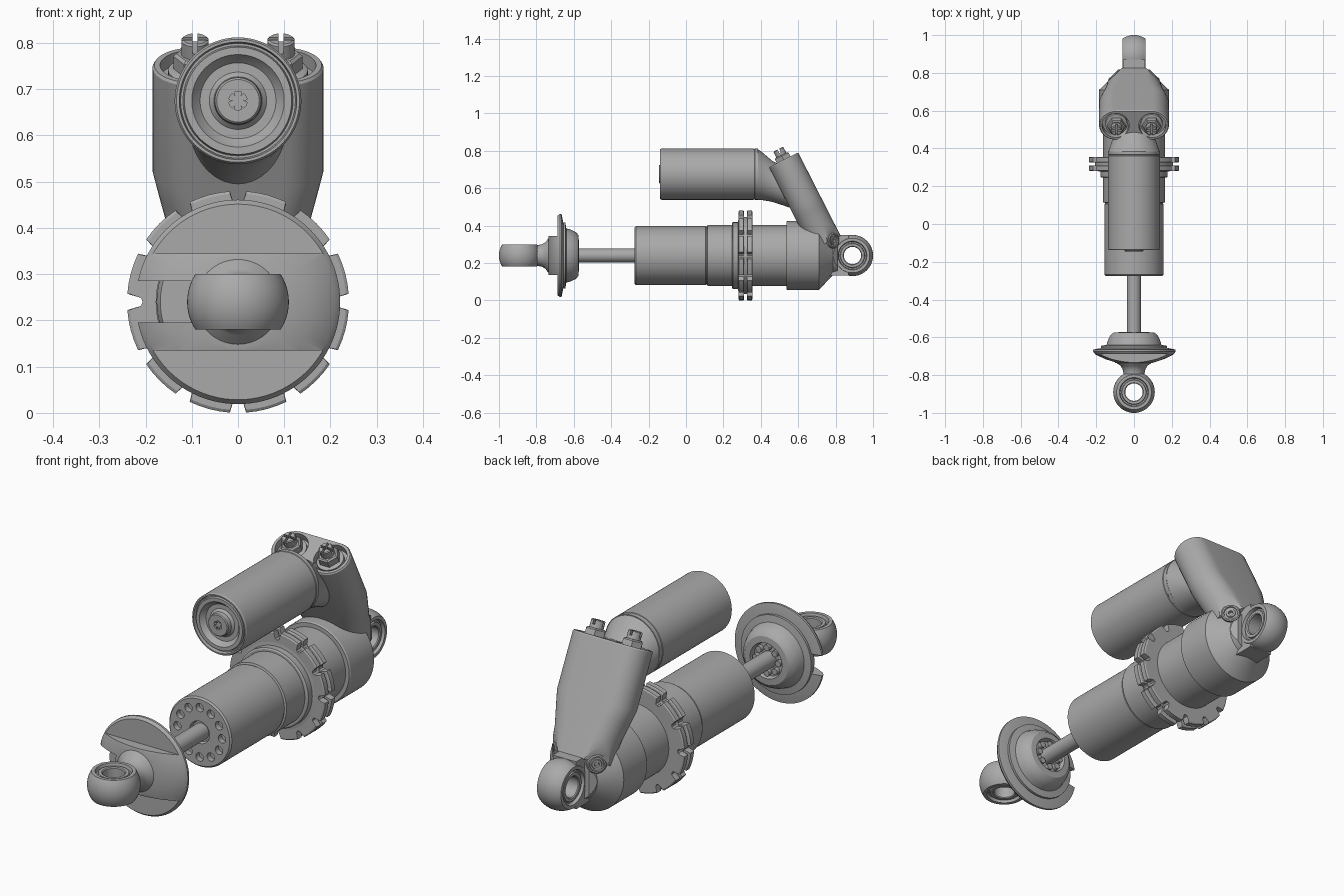
import bpy, bmesh, math
from math import sin, cos, pi, radians
from mathutils import Matrix, Vector

cube = bpy.data.objects.get("Cube")
if cube:
    bpy.data.objects.remove(cube)

grey = bpy.data.materials.new("satin_grey")
grey.use_nodes = True
grey.diffuse_color = (0.4, 0.4, 0.4, 1)
grey.node_tree.nodes["Principled BSDF"].inputs["Base Color"].default_value = (0.4, 0.4, 0.4, 1)
parts = []
AXIS = 0.24      # height of the main damper axis
RES = 0.675      # height of the reservoir axis


def along_y(z, x=0, y=0):
    return Matrix.Translation((x, y, z)) @ Matrix.Rotation(-pi / 2, 4, 'X')


def aimed(pos, direction):
    return Matrix.Translation(pos) @ Vector(direction).to_track_quat('Z', 'Y').to_matrix().to_4x4()


def finish(name, bm, m=Matrix()):
    bm.transform(m)
    bmesh.ops.recalc_face_normals(bm, faces=bm.faces[:])
    me = bpy.data.meshes.new(name)
    bm.to_mesh(me)
    bm.free()
    ob = bpy.data.objects.new(name, me)
    bpy.context.collection.objects.link(ob)
    me.materials.append(grey)
    parts.append(ob)
    return ob


def add_loft(bm, rings, closed=False):
    rows = [[bm.verts.new(p) for p in ring] for ring in rings]
    n = len(rows[0])
    pairs = list(zip(rows, rows[1:])) + ([(rows[-1], rows[0])] if closed else [])
    for a, b in pairs:
        for i in range(n):
            j = (i + 1) % n
            bm.faces.new((a[i], a[j], b[j], b[i]))
    if not closed:
        bm.faces.new(rows[0][::-1])
        bm.faces.new(rows[-1])


def circle(r, h, n=64, x=0, y=0):
    return [(x + r * cos(2 * pi * i / n), y + r * sin(2 * pi * i / n), h) for i in range(n)]


def lathe(name, profile, m, n=64, closed=False):
    bm = bmesh.new()
    add_loft(bm, [circle(r, h, n) for r, h in profile], closed)
    return finish(name, bm, m)


def pegs(name, count, ring_r, r, lo, hi, m, n=16):
    bm = bmesh.new()
    for i in range(count):
        a = 2 * pi * i / count
        add_loft(bm, [circle(r, h, n, ring_r * cos(a), ring_r * sin(a)) for h in (lo, hi)])
    return finish(name, bm, m)


def box(name, x, y, z):
    bm = bmesh.new()
    add_loft(bm, [[(x[0], y[0], h), (x[1], y[0], h), (x[1], y[1], h), (x[0], y[1], h)] for h in z])
    return finish(name, bm)


def cut(ob, *cutters):
    for c in cutters:
        mod = ob.modifiers.new("cut", 'BOOLEAN')
        mod.operation = 'DIFFERENCE'
        mod.solver = 'EXACT'
        mod.object = c
        bpy.context.view_layer.objects.active = ob
        bpy.ops.object.modifier_apply(modifier=mod.name)


def discard(*obs):
    for ob in obs:
        parts.remove(ob)
        bpy.data.objects.remove(ob)


# Mounting eyes: truncated spheres with a recessed bearing
def eye(name, m):
    outer = [(math.sqrt(0.11 ** 2 - (k * 0.01) ** 2), k * 0.01) for k in range(-6, 7)]
    inner = [(0.077, 0.06), (0.073, 0.045), (0.066, 0.045), (0.063, 0.054), (0.05, 0.054), (0.046, 0.05)]
    lathe(name, outer + inner + [(r, -h) for r, h in inner[::-1]], m, closed=True)


eye("front_eye", Matrix.Translation((0, -0.89, AXIS)))
eye("rear_eye", Matrix.Translation((0, 0.89, AXIS)) @ Matrix.Rotation(pi / 2, 4, 'Y'))

main = along_y(AXIS)
neck = lathe("front_neck", [(0.052, -0.86), (0.056, -0.79), (0.06, -0.77), (0.072, -0.75),
                            (0.09, -0.738), (0.1, -0.72)], main)
bore = lathe("bore", [(0.078, -0.1), (0.078, 0.1)], Matrix.Translation((0, -0.89, AXIS)))
cut(neck, bore)
discard(bore)

# Spring retainer: dished flange with flats and an open slot, and a domed seat
flange = lathe("retainer_flange", [(0.05, -0.735), (0.1, -0.735), (0.16, -0.715), (0.21, -0.69),
                                   (0.221, -0.675), (0.221, -0.665), (0.17, -0.655), (0.05, -0.655)], main, 96)
cutters = [box("upper_flat", (-0.3, 0.3), (-0.8, -0.688), (0.345, 0.6)),
           box("lower_flat", (-0.3, 0.3), (-0.8, -0.688), (-0.1, 0.135)),
           box("slot", (-0.3, -0.1), (-0.8, -0.6), (0.195, 0.285))]
cut(flange, *cutters)
discard(*cutters)
lathe("spring_seat", [(0.05, -0.68), (0.168, -0.68), (0.176, -0.66), (0.176, -0.645), (0.145, -0.64),
                      (0.138, -0.615), (0.125, -0.588), (0.108, -0.575), (0.08, -0.573),
                      (0.074, -0.595), (0.03, -0.595)], main)
pegs("seat_studs", 8, 0.057, 0.014, -0.6, -0.576, main)

# Damper shaft and body
lathe("shaft", [(0.037, -0.72), (0.037, -0.2)], main, 32)
body = lathe("damper_body", [(0.15, -0.275), (0.157, -0.268), (0.157, 0.105), (0.154, 0.108), (0.154, 0.112),
                             (0.163, 0.115), (0.163, 0.6)], main, 96)
holes = pegs("end_holes", 12, 0.112, 0.019, -0.3, -0.25, main)
well = lathe("shaft_well", [(0.06, -0.3), (0.045, -0.262)], main)
cut(body, holes, well)
discard(holes, well)


# Notched preload collar
def notched(r_out, r_in, h, count=12):
    ring, step = [], 2 * pi / count
    for i in range(count):
        for f, r in ((0, r_in), (0.08, r_in + 0.004), (0.14, r_out), (0.32, r_out), (0.5, r_out),
                     (0.68, r_out), (0.86, r_out), (0.92, r_in + 0.004)):
            ring.append((r * cos((i + f) * step), r * sin((i + f) * step), h))
    return ring


for name, lo in (("front_collar", 0.28), ("rear_collar", 0.325)):
    bm = bmesh.new()
    add_loft(bm, [notched(r, 0.206, lo + h) for r, h in ((0.234, 0), (0.24, 0.004), (0.24, 0.027), (0.234, 0.031))])
    finish(name, bm, main)
lathe("collar_core", [(0.172, 0.246), (0.178, 0.25), (0.178, 0.278), (0.206, 0.282),
                      (0.206, 0.352), (0.172, 0.356)], main)

# Head, with a plan-view taper towards the rear eye
head = lathe("damper_head", [(0.16, 0.538), (0.181, 0.538), (0.185, 0.544), (0.185, 0.71),
                             (0.105, 0.785), (0.1, 0.81)], main, 96)
link = box("rear_neck", (-0.058, 0.058), (0.7, 0.87), (0.134, 0.349))
bore = lathe("bore", [(0.078, -0.1), (0.078, 0.1)],
             Matrix.Translation((0, 0.89, AXIS)) @ Matrix.Rotation(pi / 2, 4, 'Y'))
cut(link, bore)
discard(bore)

# Twin-bore arm that carries the reservoir
arm_frame = Matrix.Translation((0, 0.522, 0.752)) @ Matrix.Rotation(radians(27), 4, 'X')


def stadium(half_w, r, h, n=20):
    pts = []
    for side in (1, -1):
        for i in range(n + 1):
            a = -pi / 2 + pi * i / n
            pts.append((side * (half_w - r + r * cos(a)), side * r * sin(a), h))
    return pts


bm = bmesh.new()
add_loft(bm, [stadium(w, r, h) for w, r, h in ((0.181, 0.083, 0), (0.185, 0.087, -0.006), (0.185, 0.087, -0.255),
                                              (0.172, 0.087, -0.31), (0.15, 0.087, -0.4), (0.14, 0.087, -0.5))])
arm = finish("reservoir_arm", bm, arm_frame)
wedges = []
for s in (1, -1):
    bm = bmesh.new()
    add_loft(bm, [[(s * x, y, h) for x, y in ((0.185, 0.71), (0.06, 0.83), (0.06, 1), (0.4, 1), (0.4, 0.71))]
                  for h in (-0.1, 1)])
    wedges.append(finish("taper", bm))
sockets = [lathe("socket", [(0.07, -0.03), (0.074, 0.05)], arm_frame @ Matrix.Translation((s * 0.097, 0, 0)))
           for s in (1, -1)]
cut(arm, *wedges, *sockets)
cut(head, *wedges)
discard(*wedges, *sockets)

# Adjuster bolts and side ports
for s, side in ((1, "left"), (-1, "right")):
    m = arm_frame @ Matrix.Translation((s * 0.093, 0, 0))
    lathe(side + "_bolt_base", [(0.058, -0.035), (0.058, -0.012), (0.05, -0.008)], m, 32)
    lathe(side + "_bolt_hex", [(0.047, -0.01), (0.047, 0.022), (0.04, 0.028)], m, 6)
    knob = lathe(side + "_bolt_knob", [(0.03, 0.02), (0.03, 0.06), (0.026, 0.064)], m, 32)
    for a in (0, pi / 2):
        bm = bmesh.new()
        add_loft(bm, [[(x, y, h) for x, y in ((-0.1, -0.005), (0.1, -0.005), (0.1, 0.005), (-0.1, 0.005))]
                      for h in (0.042, 0.1)])
        groove = finish("groove", bm, m @ Matrix.Rotation(a, 4, 'Z'))
        cut(knob, groove)
        discard(groove)
    lathe(side + "_port", [(0.042, -0.02), (0.042, 0.003), (0.037, 0.007), (0.031, 0.007), (0.029, 0.001),
                           (0.022, 0.001), (0.02, 0.005), (0.011, 0.005), (0.009, -0.004)],
          aimed((s * 0.104, 0.788, 0.32), (s * 0.12, 0.125, 0)), 32)

# Reservoir with a dished end cap, and its neck into the arm
can = lathe("reservoir", [(0.046, -0.145), (0.05, -0.141), (0.052, -0.122), (0.062, -0.112), (0.082, -0.112),
                          (0.094, -0.125), (0.1, -0.134), (0.116, -0.134), (0.119, -0.122), (0.124, -0.122),
                          (0.127, -0.138), (0.133, -0.138), (0.137, -0.132), (0.137, 0.36), (0.135, 0.362),
                          (0.135, 0.366), (0.137, 0.368), (0.137, 0.385)], along_y(RES), 96)
bm = bmesh.new()
add_loft(bm, [notched(0.02, 0.011, h, 6) for h in (-0.2, -0.135)])
star = finish("star_socket", bm, along_y(RES))
cut(can, star)
discard(star)
bm = bmesh.new()
add_loft(bm, [[(x, y, z + dz) for x, dz, y in circle(r, y)] for r, y, z in
              ((0.137, 0.38, RES), (0.127, 0.41, 0.663), (0.11, 0.46, 0.637), (0.104, 0.52, 0.612), (0.1, 0.57, 0.59))])
finish("reservoir_neck", bm)

# Smooth shading with sharp edges kept
bpy.ops.object.select_all(action='DESELECT')
for ob in parts:
    ob.select_set(True)
bpy.context.view_layer.objects.active = parts[0]
bpy.ops.object.shade_smooth_by_angle(angle=radians(30))
